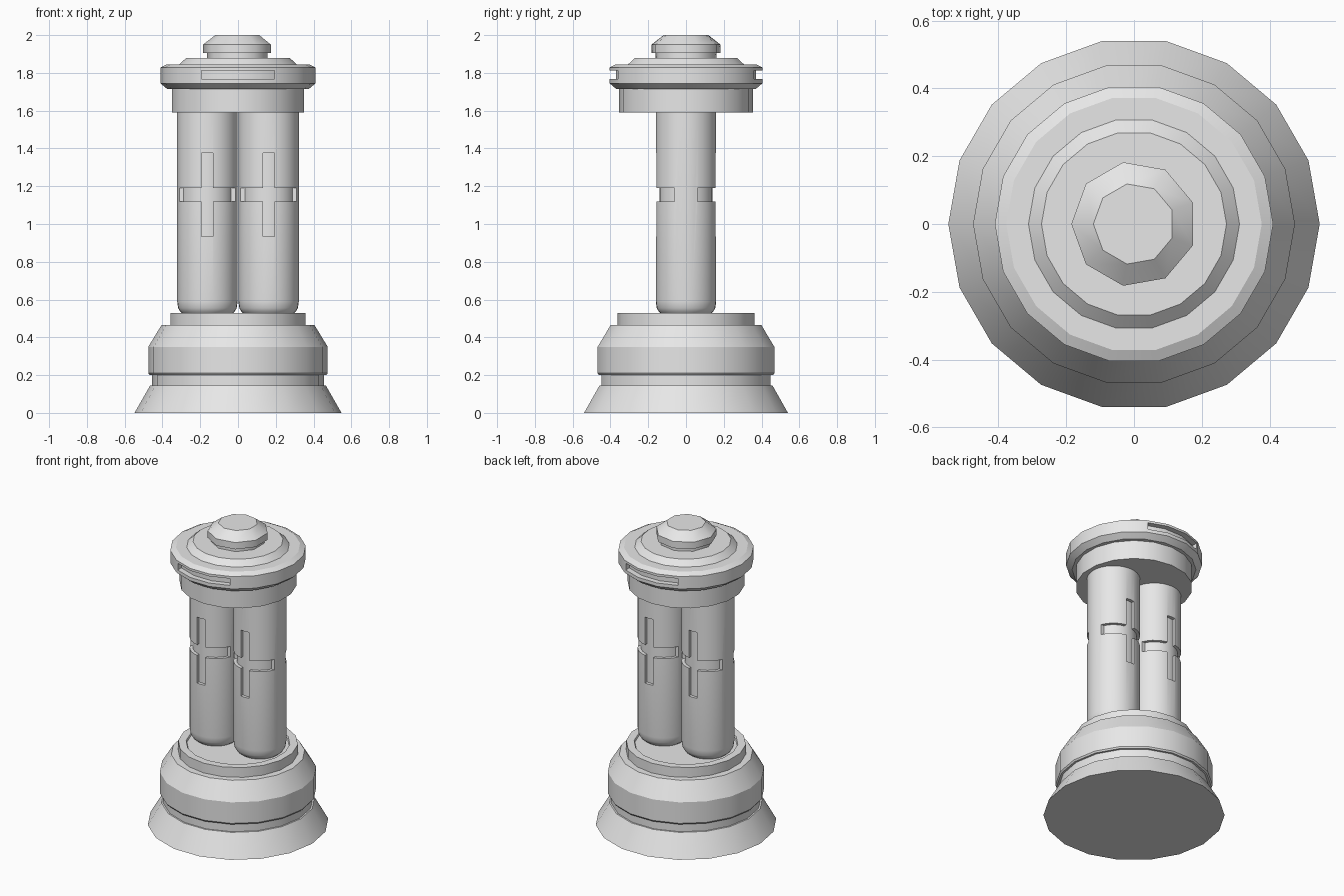
import bpy, bmesh
from math import cos, sin, pi, radians

if "Cube" in bpy.data.objects:
    bpy.data.objects.remove(bpy.data.objects["Cube"], do_unlink=True)

grey = bpy.data.materials.new("plain_grey")
grey.use_nodes = True
COLOUR = (0.8, 0.8, 0.8, 1)
grey.diffuse_color = COLOUR
grey.node_tree.nodes["Principled BSDF"].inputs["Base Color"].default_value = COLOUR


def add_object(name, bm, x=0.0):
    bmesh.ops.recalc_face_normals(bm, faces=bm.faces)
    mesh = bpy.data.meshes.new(name)
    bm.to_mesh(mesh)
    bm.free()
    mesh.materials.append(grey)
    obj = bpy.data.objects.new(name, mesh)
    obj.location.x = x
    bpy.context.scene.collection.objects.link(obj)
    return obj


def lathe(name, profile, sides=18, turn=0.0, x=0.0, sharp_rings=True):
    """Turned solid from (radius, height) pairs, with smooth sides and flat caps."""
    bm = bmesh.new()
    rings = []
    for r, z in profile:
        angles = [2 * pi * i / sides + radians(turn) for i in range(sides)]
        rings.append([bm.verts.new((r * cos(a), r * sin(a), z)) for a in angles])
    for low, high in zip(rings, rings[1:]):
        for i in range(sides):
            j = (i + 1) % sides
            bm.faces.new((low[i], low[j], high[j], high[i])).smooth = True
    bm.faces.new(rings[0][::-1])
    bm.faces.new(rings[-1])
    if sharp_rings:
        for ring in rings:
            for i in range(sides):
                bm.edges.get((ring[i - 1], ring[i])).smooth = False
    return add_object(name, bm, x)


def cut(obj, size, centre):
    """Remove a box from the object and keep the result as plain mesh."""
    bm = bmesh.new()
    bmesh.ops.create_cube(bm, size=1)
    bmesh.ops.scale(bm, vec=size, verts=bm.verts)
    bmesh.ops.translate(bm, vec=centre, verts=bm.verts)
    cutter = add_object("cutter", bm, obj.location.x)
    cutter.hide_render = True
    mod = obj.modifiers.new("cut", "BOOLEAN")
    mod.operation = "DIFFERENCE"
    mod.solver = "EXACT"
    mod.object = cutter
    bpy.context.view_layer.update()
    graph = bpy.context.evaluated_depsgraph_get()
    mesh = bpy.data.meshes.new_from_object(obj.evaluated_get(graph))
    obj.modifiers.clear()
    obj.data = mesh
    bpy.data.objects.remove(cutter, do_unlink=True)


# Stepped base
lathe("base_flare", [(0.548, 0), (0.465, 0.145)])
lathe("base_groove", [(0.455, 0.14), (0.455, 0.21)])
lathe("base_drum", [(0.468, 0.2), (0.475, 0.21), (0.475, 0.35), (0.405, 0.465)])
lathe("base_plate", [(0.363, 0.46), (0.363, 0.53), (0.315, 0.53), (0.31, 0.52)], turn=10)

# Twin columns with cross-shaped grooves front and back
for side, x in (("left", 0.162), ("right", -0.162)):
    column = lathe("column_" + side,
                   [(0.125, 0.52), (0.143, 0.535), (0.155, 0.555), (0.16, 0.59), (0.16, 1.6)],
                   sides=32, x=x, sharp_rings=False)
    for face in (-1, 1):
        cut(column, (0.4, 0.2, 0.07), (0, face * 0.16, 1.155))
        cut(column, (0.06, 0.14, 0.44), (0, face * 0.15, 1.155))
    lathe("column_core_" + side, [(0.14, 0.6), (0.14, 1.55)], sides=32, x=x)

# Head: block, slotted collar and stepped cap
lathe("head_block", [(0.354, 1.59), (0.354, 1.73)], turn=10)
collar = lathe("collar", [(0.375, 1.715), (0.411, 1.745), (0.411, 1.828), (0.377, 1.845)])
for face in (-1, 1):
    cut(collar, (0.385, 0.2, 0.045), (0, face * 0.4, 1.79))
lathe("collar_core", [(0.375, 1.74), (0.375, 1.835)])
lathe("cap_step", [(0.317, 1.84), (0.273, 1.88)])

# Top knob
lathe("knob_neck", [(0.165, 1.87), (0.165, 1.91)], sides=9, turn=180)
lathe("knob", [(0.185, 1.905), (0.185, 1.95), (0.12, 2.0)], sides=9, turn=180)
